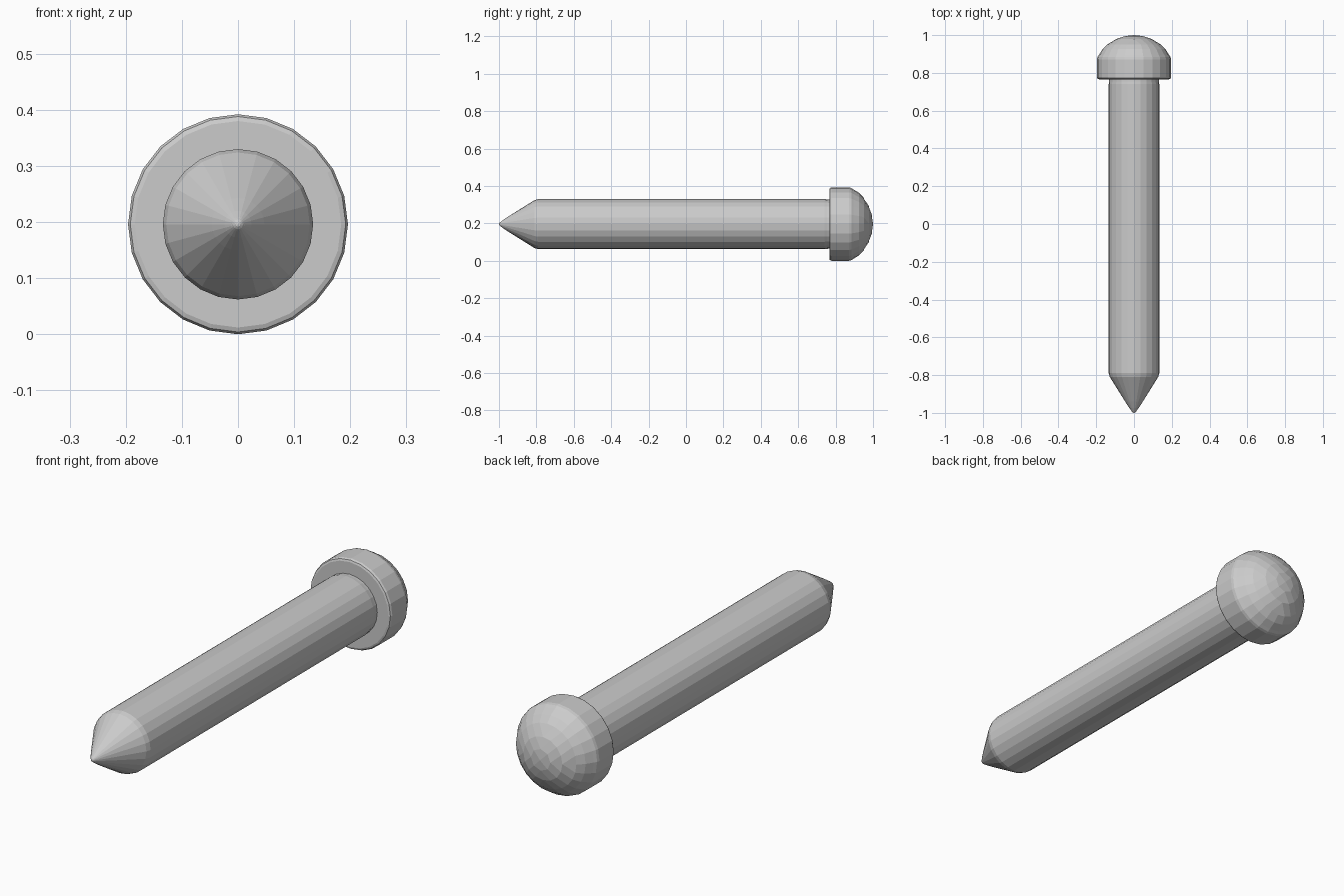
import bpy, bmesh, math

if "Cube" in bpy.data.objects:
    bpy.data.objects.remove(bpy.data.objects["Cube"])

SIDES = 24
N = SIDES // 4          # cap grid cells per edge
CZ = 0.196              # height of the axis


def pos(r, a, y):
    return (r * math.sin(a), y, CZ + r * math.cos(a))


def lathe(name, profile, cap_radius, cap_height):
    """Spin (y, r) rings round the y axis; the last ring is closed by a square
    grid cap whose corners lie on the x and z axes, the first by a flat face."""
    bm = bmesh.new()
    step = 2 * math.pi / SIDES
    rings = [[bm.verts.new(pos(r, i * step, y)) for i in range(SIDES)]
             for y, r in profile]
    for a, b in zip(rings, rings[1:]):
        for i in range(SIDES):
            j = (i + 1) % SIDES
            bm.faces.new((a[i], a[j], b[j], b[i]))
    bm.faces.new(rings[0])

    # Rounded grid cap: square rings mapped onto circles
    h = N // 2
    grid = {(0, 0): bm.verts.new(pos(0, 0, cap_height(0)))}
    for k in range(1, h + 1):
        n = 8 * k
        for s in range(n):
            side, t = divmod(s, 2 * k)
            x, z = [(-k + t, k), (k, k - t), (k - t, -k), (-k, -k + t)][side]
            if k == h:
                grid[x, z] = rings[-1][s]
            else:
                r = cap_radius * k / h
                grid[x, z] = bm.verts.new(pos(r, s * 2 * math.pi / n, cap_height(r)))
    for x in range(-h, h):
        for z in range(-h, h):
            bm.faces.new((grid[x, z], grid[x + 1, z], grid[x + 1, z + 1], grid[x, z + 1]))

    bmesh.ops.recalc_face_normals(bm, faces=bm.faces)
    mesh = bpy.data.meshes.new(name)
    bm.to_mesh(mesh)
    bm.free()
    obj = bpy.data.objects.new(name, mesh)
    bpy.context.collection.objects.link(obj)
    return obj


# Pointed shaft, its blunt end tucked into the head
lathe("shaft",
      [(0.80, 0.13), (0.755, 0.132), (0.74, 0.134), (-0.79, 0.134),
       (-0.81, 0.128), (-0.94, 0.047), (-0.975, 0.024), (-0.99, 0.013)],
      0.013, lambda r: -1.0 + 0.01 * (r / 0.013) ** 2)

# Domed head
R = 0.225


def dome(r):
    return 1.0 - R + math.sqrt(R * R - r * r)


lathe("head",
      [(0.766, 0.12), (0.766, 0.184), (0.769, 0.192), (0.777, 0.196),
       (0.872, 0.196), (0.884, 0.193), (0.896, 0.185),
       (dome(0.167), 0.167), (dome(0.14), 0.14)],
      0.14, dome)
